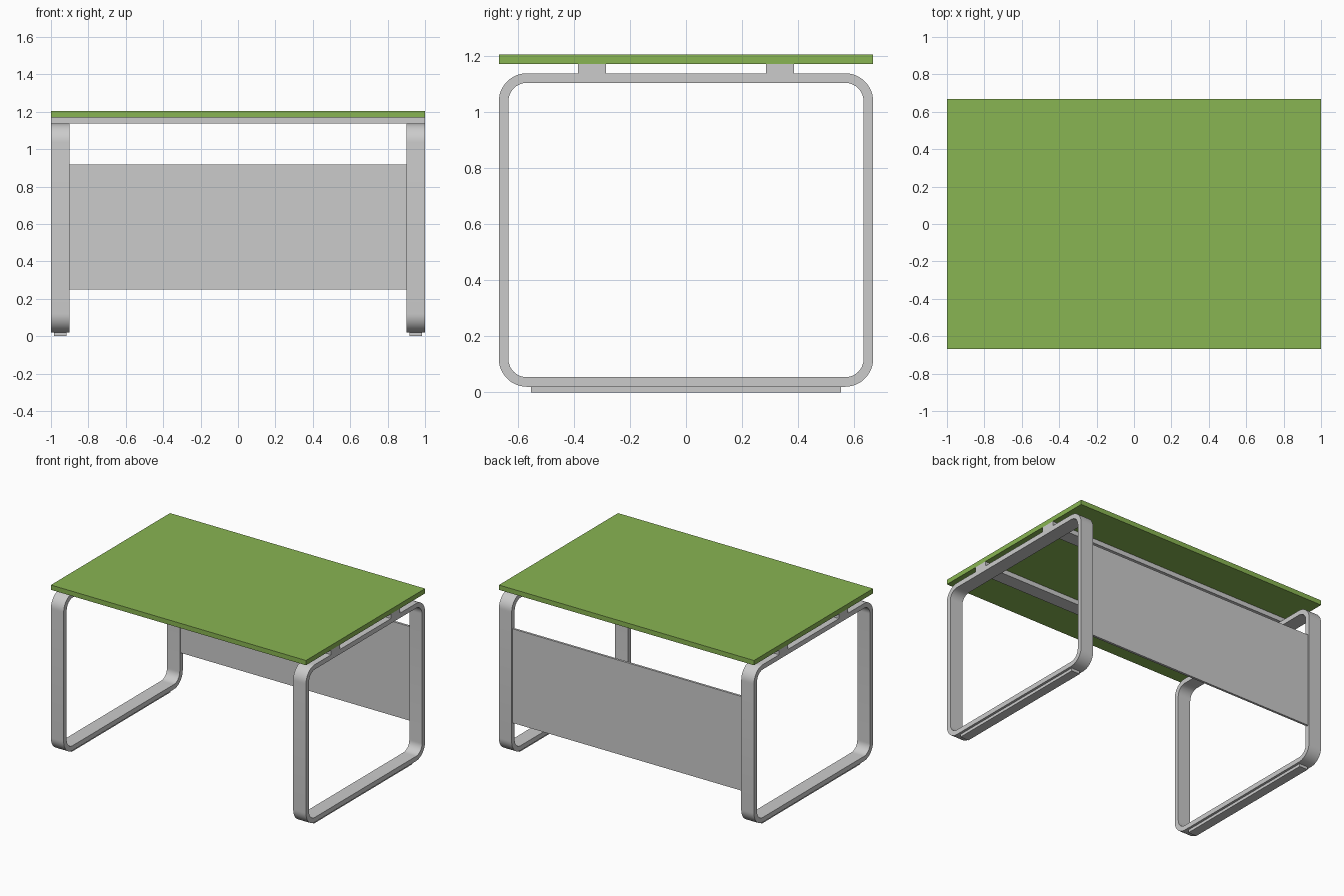
import bpy, bmesh
from math import sin, cos, pi

if "Cube" in bpy.data.objects:
    bpy.data.objects.remove(bpy.data.objects["Cube"])

HALF_Y = 0.667      # half depth of the desk
BAR = 0.034         # thickness of the frame bar
RADIUS = 0.10       # outer corner radius of the loop


def finish(bm, name):
    bmesh.ops.recalc_face_normals(bm, faces=bm.faces[:])
    mesh = bpy.data.meshes.new(name)
    bm.to_mesh(mesh)
    bm.free()
    obj = bpy.data.objects.new(name, mesh)
    bpy.context.collection.objects.link(obj)
    return obj


def box(name, x, y, z):
    bm = bmesh.new()
    bmesh.ops.create_cube(bm, size=1)
    for v in bm.verts:
        v.co = [lo + (c + 0.5) * (hi - lo) for c, (lo, hi) in zip(v.co, (x, y, z))]
    return finish(bm, name)


def rounded_outline(inset, z0, z1, steps=12):
    r = RADIUS - inset
    cy = HALF_Y - RADIUS
    centres = [(cy, z1 - RADIUS), (-cy, z1 - RADIUS), (-cy, z0 + RADIUS), (cy, z0 + RADIUS)]
    pts = []
    for q, (y, z) in enumerate(centres):
        for i in range(steps + 1):
            a = (q + i / steps) * pi / 2
            pts.append((y + r * cos(a), z + r * sin(a)))
    return pts


def loop_frame(name, x0, x1):
    # rectangular bar section swept around a rounded rectangle
    bm = bmesh.new()
    outer = rounded_outline(0, 0.02, 1.137)
    inner = rounded_outline(BAR, 0.02, 1.137)
    rings = [[bm.verts.new((x, y, z)) for y, z in pts]
             for x, pts in ((x0, outer), (x1, outer), (x1, inner), (x0, inner))]
    n = len(outer)
    for k in range(4):
        a, b = rings[k], rings[(k + 1) % 4]
        for i in range(n):
            j = (i + 1) % n
            bm.faces.new((a[i], a[j], b[j], b[i]))
    obj = finish(bm, name)
    bpy.ops.object.select_all(action='DESELECT')
    bpy.context.view_layer.objects.active = obj
    obj.select_set(True)
    bpy.ops.object.shade_smooth_by_angle()
    return obj


# green desk top
top = box("desk_top", (-1, 1), (-HALF_Y, HALF_Y), (1.17, 1.204))
green = bpy.data.materials.new("green_top")
green.diffuse_color = (0.25, 0.46, 0.085, 1)
green.use_nodes = True
green.node_tree.nodes["Principled BSDF"].inputs["Base Color"].default_value = green.diffuse_color
top.data.materials.append(green)

# rails carrying the top
for name, s in (("front", -1), ("back", 1)):
    y = s * 0.335
    box(name + "_rail", (-1, 1), (y - 0.05, y + 0.05), (1.137, 1.17))

# loop legs and floor runners on both sides
for name, s in (("left", -1), ("right", 1)):
    x = s * 0.95
    loop_frame(name + "_leg_loop", x - 0.05, x + 0.05)
    box(name + "_floor_runner", (x - 0.033, x + 0.033), (-0.553, 0.553), (0, 0.02))

# modesty panel between the rear legs
box("modesty_panel", (-0.9, 0.9), (0.642, 0.658), (0.25, 0.917))
